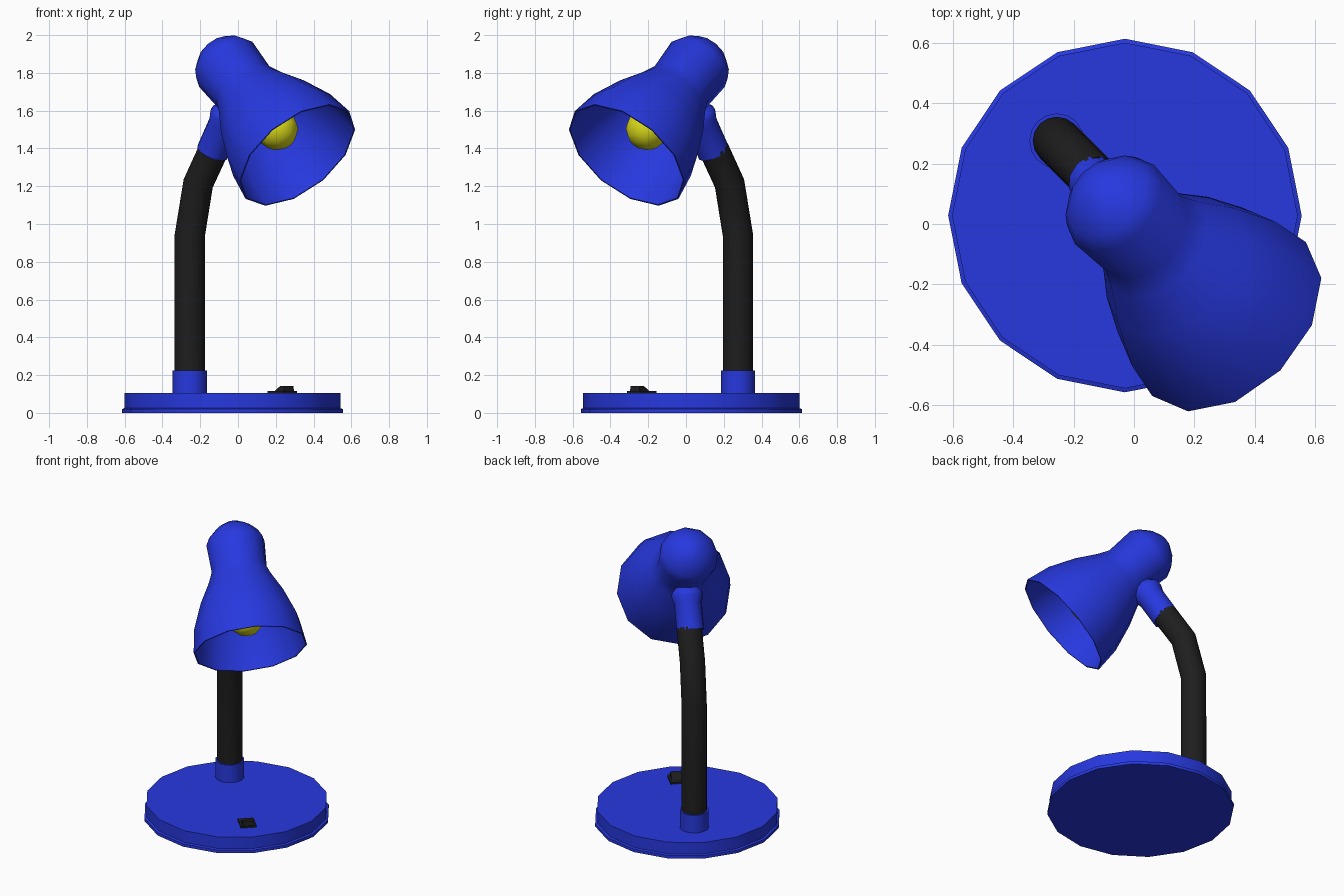
import bpy, bmesh, math
from mathutils import Vector

if "Cube" in bpy.data.objects:
    bpy.data.objects.remove(bpy.data.objects["Cube"])

ALONG = Vector((1, -1, 0)).normalized()    # horizontal direction the lamp leans in
ACROSS = Vector((1, 1, 0)).normalized()    # horizontal direction across the lamp
UP = Vector((0, 0, 1))


def material(name, rgb):
    m = bpy.data.materials.new(name)
    m.diffuse_color = (*rgb, 1)
    m.use_nodes = True
    m.node_tree.nodes["Principled BSDF"].inputs["Base Color"].default_value = m.diffuse_color
    return m


BLUE = material("blue_paint", (0.02, 0.04, 0.74))
BLACK = material("black_rubber", (0.013, 0.013, 0.013))
YELLOW = material("yellow_glass", (0.7, 0.7, 0.01))


def at(s, z, off=0.0):
    """Point in the lamp's leaning plane, shifted sideways by off."""
    return ALONG * s + UP * z + ACROSS * off


def finish(name, bm, mat):
    bmesh.ops.remove_doubles(bm, verts=bm.verts, dist=0.0005)
    bmesh.ops.recalc_face_normals(bm, faces=bm.faces)
    mesh = bpy.data.meshes.new(name)
    bm.to_mesh(mesh)
    bm.free()
    mesh.materials.append(mat)
    mesh.polygons.foreach_set("use_smooth", [True] * len(mesh.polygons))
    mesh.set_sharp_from_angle(angle=math.radians(40))
    bpy.context.collection.objects.link(bpy.data.objects.new(name, mesh))


def loft(name, rings, sides, mat, phase=0.0):
    """Closed skin through rings of (centre, axis, radius)."""
    bm = bmesh.new()
    loops = []
    for centre, axis, radius in rings:
        v = axis.normalized().cross(ACROSS)
        angles = [phase + math.tau * i / sides for i in range(sides)]
        loops.append([bm.verts.new(centre + radius * (math.cos(a) * v + math.sin(a) * ACROSS))
                      for a in angles])
    for a, b in zip(loops, loops[1:]):
        for i in range(sides):
            j = (i + 1) % sides
            bm.faces.new((a[i], a[j], b[j], b[i]))
    for end, loop in ((0, loops[0]), (-1, loops[-1])):
        if rings[end][2] > 0:
            bm.faces.new(loop)
    finish(name, bm, mat)


def lathe(name, origin, axis, profile, sides, mat, phase=0.0):
    """Turn a profile of (distance along axis, radius)."""
    loft(name, [(origin + axis * t, axis, r) for t, r in profile], sides, mat, phase)


def extrude(name, outline, width, mat):
    """Extrude an outline in the leaning plane across its width."""
    bm = bmesh.new()
    a, b = [[bm.verts.new(at(s, z, off)) for s, z in outline] for off in (-width / 2, width / 2)]
    bm.faces.new(a)
    bm.faces.new(b)
    for i in range(len(outline)):
        j = (i + 1) % len(outline)
        bm.faces.new((a[i], a[j], b[j], b[i]))
    finish(name, bm, mat)


# Round base with a thin lower lip
lathe("base", Vector((-0.03, 0.028, 0)), UP,
      [(0, 0.585), (0.02, 0.585), (0.025, 0.572), (0.105, 0.572)], 16, BLUE, math.radians(45))

# Rocker switch
extrude("switch_plate", [(0.27, 0.1), (0.39, 0.1), (0.39, 0.116), (0.27, 0.116)], 0.1, BLACK)
extrude("switch_rocker", [(0.3, 0.11), (0.385, 0.11), (0.38, 0.142), (0.35, 0.142)], 0.07, BLACK)

# Collar and bent arm
OFF = 0.014
lathe("arm_collar", at(-0.375, 0, OFF), UP, [(0.1, 0.091), (0.225, 0.091)], 16, BLUE)
path = [(-0.375, 0.1), (-0.375, 0.94), (-0.312, 1.215), (-0.195, 1.395)]
tangents = [(0, 1), (0.11, 0.99), (0.38, 0.92), (0.53, 0.85)]
loft("arm", [(at(*p, OFF), at(*t), 0.08) for p, t in zip(path, tangents)], 16, BLACK)

# Joint between arm and head
lathe("head_joint", at(-0.2, 1.38, OFF / 2), at(0.53, 0.85).normalized(),
      [(0, 0.087), (0.17, 0.087), (0.215, 0.1), (0.24, 0.096), (0.27, 0.07)], 12, BLUE)

# Hollow lamp head: outer wall from inner cap over the rim to the domed end
RIM = at(0.445, 1.365)
BACK = at(-0.745, 0.667).normalized()
outer = [(0, 0.36), (0.16, 0.336), (0.33, 0.272), (0.46, 0.205), (0.535, 0.175),
         (0.72, 0.185), (0.77, 0.16), (0.82, 0.112), (0.855, 0.05), (0.862, 0)]
inner = [(t, r - 0.008) for t, r in outer[:6]][::-1]
lathe("lamp_head", RIM, BACK, inner + outer, 12, BLUE)

# Bulb
lathe("bulb", RIM, BACK,
      [(0.095, 0), (0.11, 0.057), (0.152, 0.1), (0.21, 0.115), (0.268, 0.1),
       (0.33, 0.065), (0.42, 0.05), (0.72, 0.05)], 12, YELLOW)
